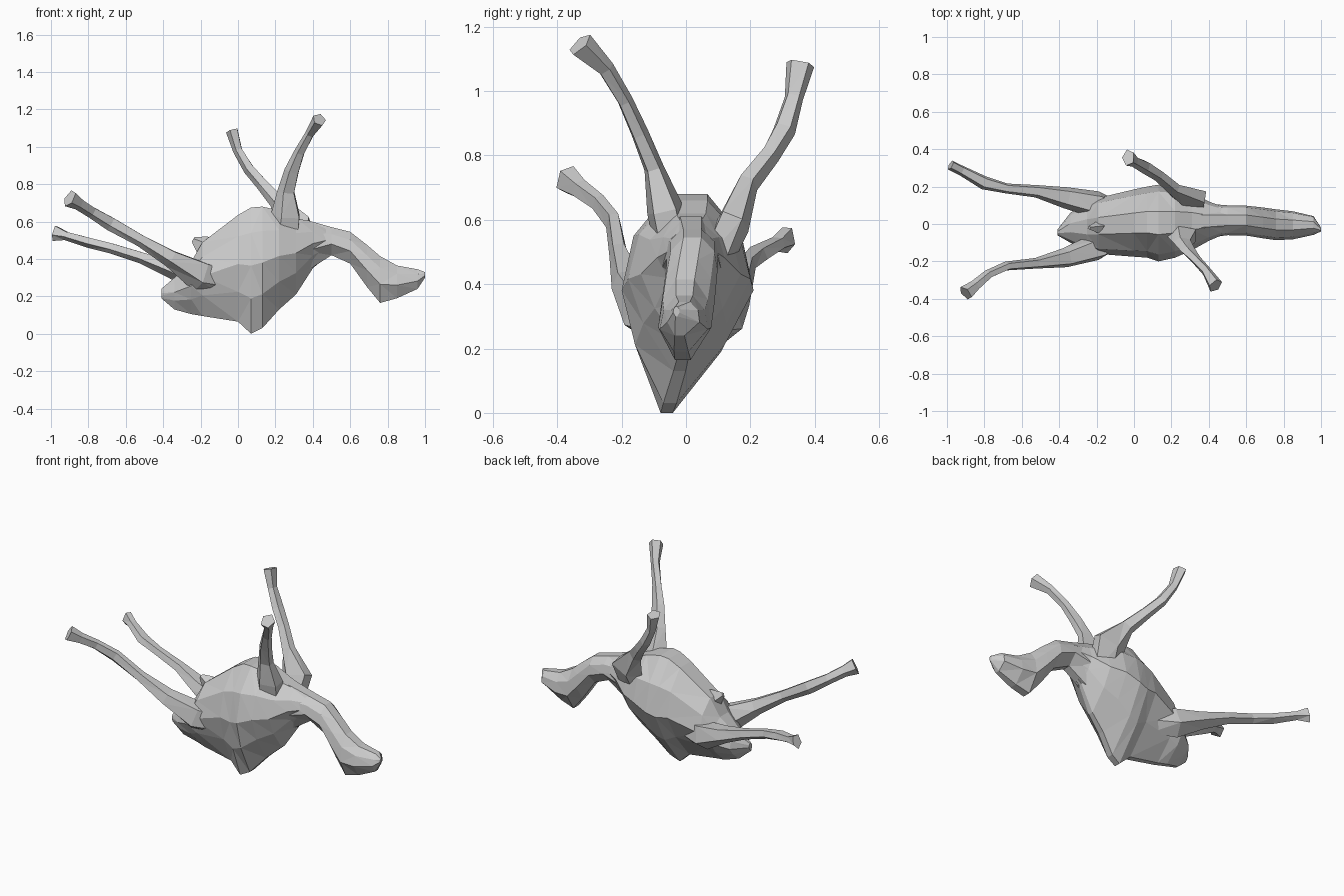
import bpy, bmesh, math
from mathutils import Vector


def loft(name, rings):
    """Skin rings of equal point count, cap both ends, triangulated flat faces."""
    bm = bmesh.new()
    vs = [[bm.verts.new(p) for p in r] for r in rings]
    n = len(vs[0])
    for a, b in zip(vs, vs[1:]):
        for i in range(n):
            j = (i + 1) % n
            bm.faces.new((a[i], a[j], b[j], b[i]))
    bm.faces.new(vs[0][::-1])
    bm.faces.new(vs[-1])
    bmesh.ops.recalc_face_normals(bm, faces=bm.faces)
    bmesh.ops.triangulate(bm, faces=bm.faces)
    me = bpy.data.meshes.new(name)
    bm.to_mesh(me)
    bm.free()
    ob = bpy.data.objects.new(name, me)
    bpy.context.collection.objects.link(ob)
    return ob


def limb(name, path, sides=5):
    """Faceted tube along (x, y, z, side radius, depth radius)."""
    pts = [Vector(p[:3]) for p in path]
    rings = []
    for i, p in enumerate(path):
        d = (pts[min(i + 1, len(pts) - 1)] - pts[max(i - 1, 0)]).normalized()
        side = Vector((0, 1, 0))
        side = (side - d * side.dot(d)).normalized()
        up = d.cross(side)
        rings.append([pts[i] + side * p[3] * math.cos(t) + up * p[4] * math.sin(t)
                      for t in (2 * math.pi * k / sides + 0.3 for k in range(sides))])
    return loft(name, rings)


def slices(name, half, sections):
    """Loft of upright slices: x, bottom z, top z, left y, right y, keel y."""
    prof = half + [(-u, v) for u, v in reversed(half)]
    rings = []
    for x, zb, zt, yl, yr, keel in sections:
        mid, w = (yl + yr) / 2, (yr - yl) / 2
        rings.append([(x, mid + (keel - mid) * max(0, 1 - 2 * v) + w * u,
                       zb + (zt - zb) * v) for u, v in prof])
    return loft(name, rings)


# Upturned torso with a keel-like spine at the bottom
slices("torso", [(.1, 0), (.68, .28), (1, .54), (.82, .8), (.3, 1)], [
    (-.41, .19, .24, -.06, -.03, -.05),
    (-.34, .13, .30, -.10, .06, -.04),
    (-.25, .105, .385, -.15, .12, -.03),
    (-.19, .095, .49, -.16, .14, -.04),
    (0, .065, .635, -.175, .185, -.05),
    (.07, .0, .675, -.18, .20, -.06),
    (.13, .03, .68, -.20, .21, -.05),
    (.22, .13, .66, -.18, .20, -.02),
    (.31, .21, .62, -.14, .17, 0),
    (.40, .35, .595, -.09, .12, .02),
    (.47, .41, .575, -.06, .095, .02)])

# Neck bending down into the wedge-shaped head
slices("neck_and_head", [(.3, 0), (1, .4), (.85, .75), (.35, 1)], [
    (.36, .33, .61, -.08, .11, .02),
    (.50, .42, .57, -.06, .10, .02),
    (.60, .375, .545, -.06, .10, .01),
    (.69, .25, .475, -.075, .09, 0),
    (.76, .165, .415, -.085, .08, -.01),
    (.85, .19, .365, -.08, .07, -.015),
    (.96, .24, .345, -.055, .045, -.02),
    (1.0, .30, .33, -.04, -.02, -.03)])

# Small pointed udder almost flush with the belly
limb("udder", [(-.12, -.01, .43, .05, .06), (-.19, -.02, .475, .035, .055),
               (-.24, -.02, .505, .01, .015)], 4)

# Hind legs stretched backwards, flaring to hooves
limb("hind_leg_left", [
    (-.06, -.06, .28, .05, .08), (-.20, -.125, .31, .075, .09),
    (-.36, -.18, .405, .055, .05), (-.52, -.21, .50, .03, .035),
    (-.68, -.225, .59, .025, .04), (-.78, -.27, .65, .025, .033),
    (-.85, -.33, .695, .03, .035), (-.90, -.37, .725, .042, .05)])
limb("hind_leg_right", [
    (-.06, .06, .28, .05, .08), (-.20, .105, .29, .075, .085),
    (-.36, .14, .35, .06, .05), (-.52, .175, .41, .035, .033),
    (-.68, .19, .46, .028, .03), (-.80, .22, .49, .038, .03),
    (-.92, .285, .525, .028, .025), (-.98, .315, .54, .028, .045)])

# Front legs raised, from faceted shoulders to hooves
limb("front_leg_left", [
    (.24, -.03, .46, .06, .09), (.26, -.065, .63, .06, .085),
    (.26, -.10, .76, .032, .05), (.29, -.145, .87, .028, .042),
    (.33, -.19, .97, .025, .03), (.385, -.25, 1.07, .028, .025),
    (.435, -.33, 1.145, .045, .038)])
limb("front_leg_right", [
    (.29, .07, .44, .06, .09), (.30, .145, .59, .055, .105),
    (.21, .19, .71, .035, .045), (.13, .26, .80, .032, .035),
    (.06, .305, .88, .037, .032), (0, .335, .98, .03, .027),
    (-.03, .355, 1.085, .046, .035)])
